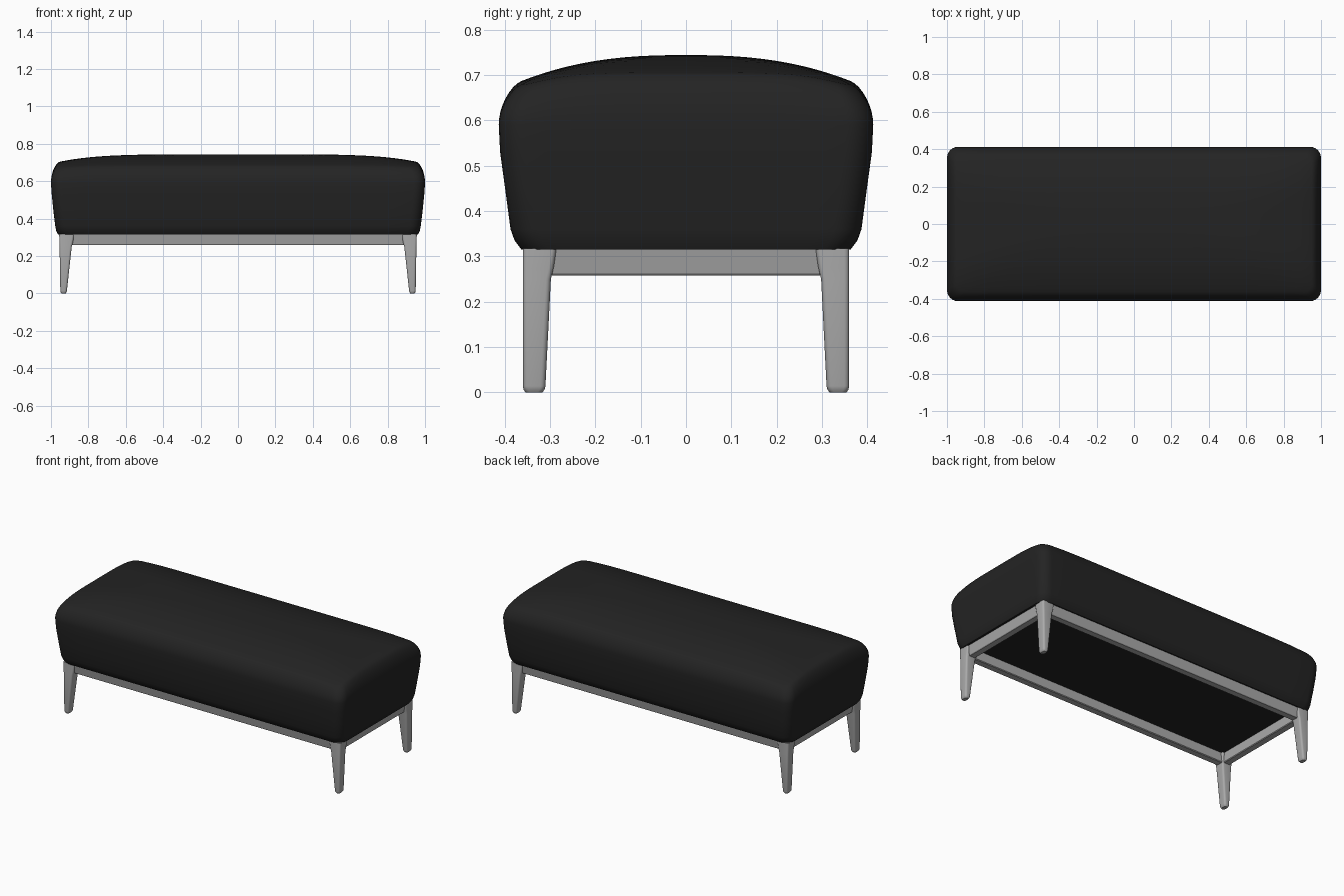
import bpy
import bmesh
import math

if "Cube" in bpy.data.objects:
    bpy.data.objects.remove(bpy.data.objects["Cube"], do_unlink=True)


def make_material(name, value):
    mat = bpy.data.materials.new(name)
    mat.use_nodes = True
    color = (value, value, value, 1)
    mat.diffuse_color = color
    bsdf = mat.node_tree.nodes["Principled BSDF"]
    bsdf.inputs["Base Color"].default_value = color
    bsdf.inputs["Roughness"].default_value = 0.6
    return mat


black = make_material("black upholstery", 0.017)
grey = make_material("grey metal", 0.41)


def rounded_ring(cx, cy, hx, hy, r, z, side=1, arc=6):
    """Rounded rectangle outline with subdivided straight sides."""
    corners = []
    for k, (sx, sy) in enumerate(((1, 1), (-1, 1), (-1, -1), (1, -1))):
        ox, oy = cx + sx * (hx - r), cy + sy * (hy - r)
        angles = [(k + i / arc) * math.pi / 2 for i in range(arc + 1)]
        corners.append([(ox + r * math.cos(a), oy + r * math.sin(a), z) for a in angles])
    ring = []
    for k, pts in enumerate(corners):
        ring += pts
        a, b = pts[-1], corners[(k + 1) % 4][0]
        for i in range(1, side):
            t = i / side
            ring.append((a[0] + (b[0] - a[0]) * t, a[1] + (b[1] - a[1]) * t, z))
    return ring


def loft(name, rings, mat, capped=True, smooth=True):
    """Skin rings in order; uncapped lofts join the last ring to the first."""
    bm = bmesh.new()
    loops = [[bm.verts.new(p) for p in ring] for ring in rings]
    pairs = list(zip(loops, loops[1:]))
    if capped:
        bm.faces.new(loops[0])
        bm.faces.new(loops[-1])
    else:
        pairs.append((loops[-1], loops[0]))
    for a, b in pairs:
        for i in range(len(a)):
            j = (i + 1) % len(a)
            bm.faces.new((a[i], a[j], b[j], b[i]))
    bmesh.ops.recalc_face_normals(bm, faces=bm.faces)
    mesh = bpy.data.meshes.new(name)
    bm.to_mesh(mesh)
    bm.free()
    mesh.materials.append(mat)
    obj = bpy.data.objects.new(name, mesh)
    bpy.context.collection.objects.link(obj)
    if smooth:
        bpy.ops.object.select_all(action="DESELECT")
        obj.select_set(True)
        bpy.context.view_layer.objects.active = obj
        bpy.ops.object.shade_smooth_by_angle(angle=math.radians(40))
    return obj


# Seat cushion: flared sides, rounded shoulder and a gently domed top
def dome(x, y):
    drop_x = 0.05 * abs(x) ** 5
    drop_y = 0.06 * (abs(y) / 0.37) ** 2.5
    return 0.744 - math.hypot(drop_x, drop_y)


SHOULDER = 0.59
ROUND = 0.05
HX, HY = 1.0, 0.413
sides = ((0.315, 0.962, 0.363), (0.335, 0.972, 0.378), (0.36, 0.977, 0.387),
         (0.45, 0.988, 0.399), (0.53, 0.996, 0.41), (SHOULDER, HX, HY))
rings = [rounded_ring(0, 0, hx, hy, 0.06, z, 16) for z, hx, hy in sides]
for step in range(1, 9):
    a = step / 8 * math.pi / 2
    d = ROUND * (1 - math.cos(a))
    ring = rounded_ring(0, 0, HX - d, HY - d, 0.06 - d * 0.4, 0, 16)
    rings.append([(x, y, SHOULDER + (dome(x, y) - SHOULDER) * math.sin(a)) for x, y, _ in ring])
edge = rings[-1]
for step in range(1, 16):
    s = 1 - step / 16
    rings.append([(x * s, y * s, dome(x * s, y * s)) for x, y, _ in edge])
loft("seat_cushion", rings, black)

# Mitred base frame with a sloping outer face
section = ((0.0, 0.318), (0.012, 0.262), (0.016, 0.258), (0.052, 0.258), (0.056, 0.262), (0.06, 0.318))
frame = []
for inset, z in section:
    fx, fy = 0.95 - inset, 0.357 - inset
    frame.append([(fx, fy, z), (-fx, fy, z), (-fx, -fy, z), (fx, -fy, z)])
loft("base_frame", frame, grey, capped=False, smooth=False)

# Tapered legs: straight outer faces, inner faces narrowing to a bevelled foot
leg_levels = ((0.0, 0.921, 0.944, 0.317, 0.354), (0.006, 0.917, 0.948, 0.312, 0.358),
              (0.014, 0.915, 0.95, 0.31, 0.36), (0.25, 0.889, 0.954, 0.298, 0.36),
              (0.275, 0.882, 0.955, 0.292, 0.36), (0.318, 0.875, 0.956, 0.285, 0.36))
for front, sy in (("front", -1), ("back", 1)):
    for hand, sx in (("left", 1), ("right", -1)):
        rings = []
        for z, x0, x1, y0, y1 in leg_levels:
            rings.append(rounded_ring(sx * (x0 + x1) / 2, sy * (y0 + y1) / 2,
                                      (x1 - x0) / 2, (y1 - y0) / 2, 0.011, z, 1, 4))
        loft(f"{front}_{hand}_leg", rings, grey)
